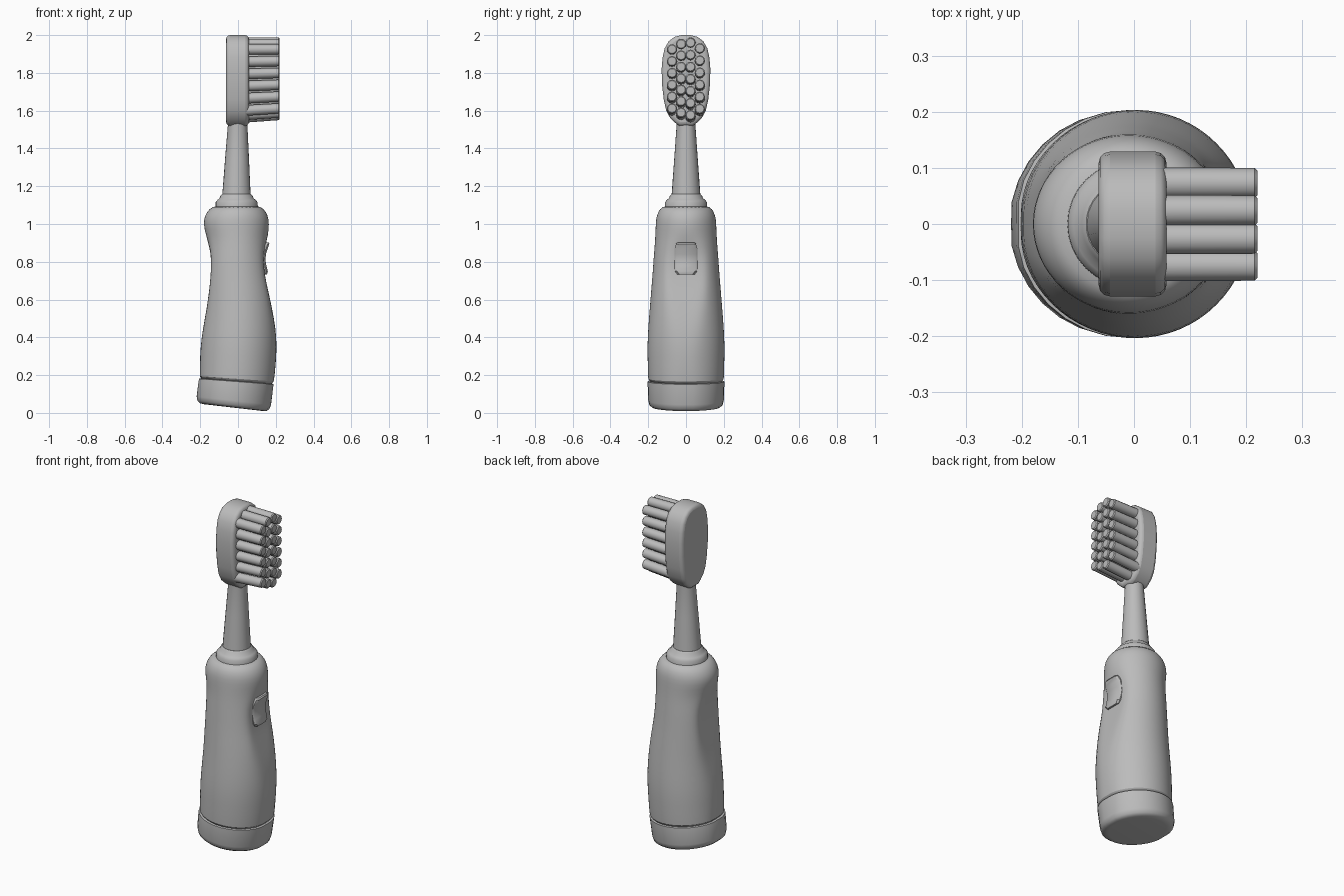
import bpy, bmesh, math

if "Cube" in bpy.data.objects:
    bpy.data.objects.remove(bpy.data.objects["Cube"])

grey = bpy.data.materials.new("light_grey")
grey.diffuse_color = (0.5, 0.5, 0.5, 1)
grey.use_nodes = True
grey.node_tree.nodes["Principled BSDF"].inputs["Base Color"].default_value = grey.diffuse_color


def finish(name, bm, bevel=0.0, segs=3, subsurf=0, angle=40):
    bmesh.ops.recalc_face_normals(bm, faces=bm.faces)
    me = bpy.data.meshes.new(name)
    bm.to_mesh(me)
    bm.free()
    me.materials.append(grey)
    ob = bpy.data.objects.new(name, me)
    bpy.context.collection.objects.link(ob)
    if bevel:
        m = ob.modifiers.new("bevel", 'BEVEL')
        m.width, m.segments, m.limit_method = bevel, segs, 'ANGLE'
        m.angle_limit = math.radians(40)
    if subsurf:
        m = ob.modifiers.new("smooth", 'SUBSURF')
        m.levels = m.render_levels = subsurf
    bpy.ops.object.select_all(action='DESELECT')
    ob.select_set(True)
    bpy.context.view_layer.objects.active = ob
    bpy.ops.object.shade_smooth_by_angle(angle=math.radians(angle))
    return ob


def loft(name, sections, n=32, **kw):
    """Sections are (z, x_left, x_right, r, tilt): an oval of half width r,
    flattened wherever x_left / x_right cut into it."""
    bm = bmesh.new()
    rings = []
    for z, xl, xr, r, tilt in sections:
        cx = (xl + xr) / 2
        rx = max(r, (xr - xl) / 2)
        ring = []
        for i in range(n):
            a = 2 * math.pi * i / n
            x = cx + rx * math.cos(a)
            x = max(xl, min(xr, x))
            ring.append(bm.verts.new((x, r * math.sin(a), z - tilt * (x - cx))))
        rings.append(ring)
    for a, b in zip(rings, rings[1:]):
        for i in range(n):
            j = (i + 1) % n
            bm.faces.new((a[i], a[j], b[j], b[i]))
    bm.faces.new(rings[0])
    bm.faces.new(rings[-1])
    return finish(name, bm, **kw)


def slab(name, outline, axis, lo, hi, **kw):
    """Extrude a closed 2D outline (u, z) along x or y."""
    bm = bmesh.new()
    place = (lambda u, z, d: (d, u, z)) if axis == 'x' else (lambda u, z, d: (u, d, z))
    a = [bm.verts.new(place(u, z, lo)) for u, z in outline]
    b = [bm.verts.new(place(u, z, hi)) for u, z in outline]
    bm.faces.new(a)
    bm.faces.new(b)
    for i in range(len(a)):
        j = (i + 1) % len(a)
        bm.faces.new((a[i], a[j], b[j], b[i]))
    return finish(name, bm, **kw)


# tilted cap closing the bottom of the handle
loft("base_cap", [
    (0.028, -0.18, 0.13, 0.155, 0.115),
    (0.030, -0.20, 0.150, 0.178, 0.115),
    (0.042, -0.214, 0.166, 0.194, 0.115),
    (0.065, -0.219, 0.175, 0.20, 0.11),
    (0.150, -0.209, 0.186, 0.203, 0.08),
    (0.166, -0.206, 0.188, 0.203, 0.075),
    (0.169, -0.19, 0.175, 0.19, 0.075)])

# handle with a flattened grip on both sides
loft("handle", [
    (0.164, -0.195, 0.178, 0.194, 0.075),
    (0.167, -0.203, 0.189, 0.202, 0.075),
    (0.25, -0.202, 0.199, 0.203, 0.03),
    (0.35, -0.199, 0.206, 0.206, 0),
    (0.45, -0.185, 0.199, 0.201, 0),
    (0.55, -0.166, 0.181, 0.193, 0),
    (0.65, -0.152, 0.159, 0.185, 0),
    (0.73, -0.144, 0.141, 0.178, 0),
    (0.82, -0.141, 0.133, 0.172, 0),
    (0.88, -0.152, 0.144, 0.167, 0),
    (0.94, -0.170, 0.160, 0.163, 0),
    (1.00, -0.185, 0.166, 0.161, 0),
    (1.045, -0.177, 0.160, 0.157, 0),
    (1.08, -0.153, 0.138, 0.139, 0),
    (1.10, -0.122, 0.108, 0.115, 0)], subsurf=1)

# stepped collar and tapering neck
loft("collar", [
    (1.085, -0.119, 0.105, 0.112, 0),
    (1.115, -0.118, 0.104, 0.111, 0),
    (1.128, -0.108, 0.094, 0.101, 0),
    (1.135, -0.098, 0.083, 0.091, 0),
    (1.150, -0.093, 0.077, 0.085, 0),
    (1.158, -0.085, 0.068, 0.077, 0)])
loft("neck", [
    (1.14, -0.086, 0.069, 0.077, 0),
    (1.17, -0.082, 0.066, 0.075, 0),
    (1.35, -0.068, 0.058, 0.062, 0),
    (1.52, -0.054, 0.050, 0.050, 0),
    (1.58, -0.050, 0.046, 0.055, 0)], n=24)

# brush head: mirrored paddle outline
half = [(0.035, 1.52), (0.056, 1.535), (0.083, 1.56), (0.105, 1.60),
        (0.118, 1.66), (0.127, 1.74), (0.129, 1.82), (0.124, 1.88),
        (0.113, 1.93), (0.092, 1.967), (0.062, 1.99), (0.025, 2.0)]
slab("brush_head", half + [(-u, z) for u, z in reversed(half)],
     'x', -0.063, 0.058, bevel=0.02, segs=3)

# thumb switch with a dished face and rounded corners
front = [(0.154, 0.733), (0.158, 0.75), (0.150, 0.78), (0.145, 0.81),
         (0.148, 0.84), (0.157, 0.87), (0.166, 0.895), (0.162, 0.903)]
bm = bmesh.new()
rows = []
for x, z in front:
    end = min(z - 0.733, 0.903 - z)
    w = 0.046 + 0.015 * min(1, end / 0.02)
    pts = [(0.11, -w), (x - 0.009, -w), (x, -w + 0.011),
           (x, w - 0.011), (x - 0.009, w), (0.11, w)]
    rows.append([bm.verts.new((px, py, z)) for px, py in pts])
for a, b in zip(rows, rows[1:]):
    for i in range(6):
        j = (i + 1) % 6
        bm.faces.new((a[i], a[j], b[j], b[i]))
bm.faces.new(rows[0])
bm.faces.new(rows[-1])
finish("switch", bm)

# bristle tufts in four columns, leaning slightly together at the tips
bm = bmesh.new()
N = 12
for y, top, bottom, count in [(-0.074, 1.925, 1.612, 6), (-0.026, 1.953, 1.59, 7),
                              (0.024, 1.96, 1.577, 7), (0.073, 1.93, 1.61, 6)]:
    for k in range(count):
        z = top + (bottom - top) * k / (count - 1)
        rings = []
        for x, r in [(0.04, 0.028), (0.215, 0.027), (0.22, 0.022)]:
            zz = z - 0.07 * (1.96 - z) / 0.4 * (0.22 - x)
            rings.append([bm.verts.new((x, y + r * math.cos(2 * math.pi * i / N),
                                        zz + r * math.sin(2 * math.pi * i / N)))
                          for i in range(N)])
        for a, b in zip(rings, rings[1:]):
            for i in range(N):
                j = (i + 1) % N
                bm.faces.new((a[i], a[j], b[j], b[i]))
        bm.faces.new(rings[0])
        bm.faces.new(rings[-1])
finish("bristles", bm)
